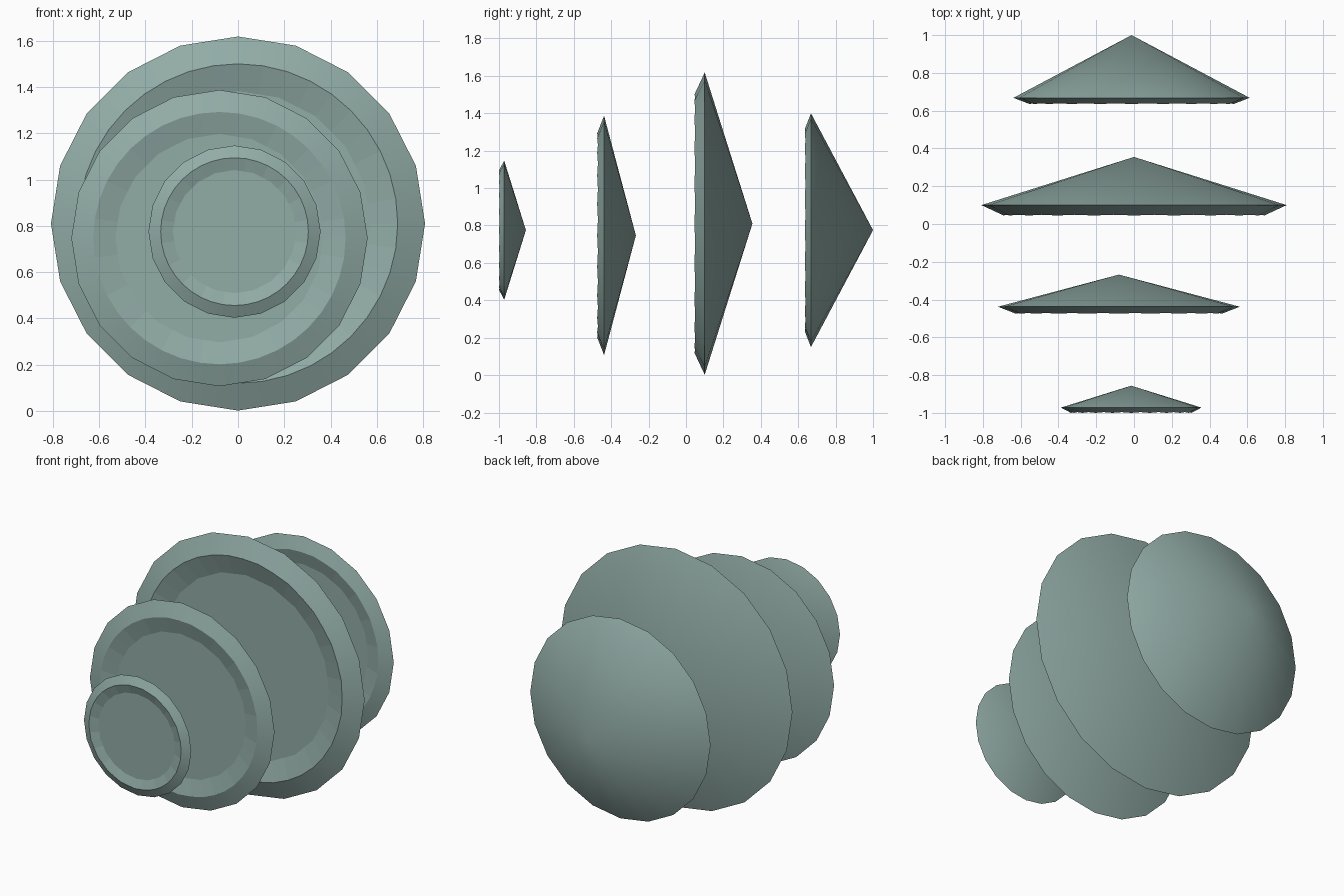
import bpy, bmesh, math

if "Cube" in bpy.data.objects:
    bpy.data.objects.remove(bpy.data.objects["Cube"])

SIDES = 20

# Muted grey-green used by every cap
green = bpy.data.materials.new("grey_green")
green.diffuse_color = (0.195, 0.28, 0.26, 1)
green.use_nodes = True
green.node_tree.nodes["Principled BSDF"].inputs["Base Color"].default_value = green.diffuse_color
green.diffuse_color = (0.286, 0.412, 0.384, 1)
green.use_nodes = True
green.node_tree.nodes["Principled BSDF"].inputs["Base Color"].default_value = green.diffuse_color


def ring(bm, cx, cz, y, r, round_ring, ripple=0.0):
    # Ring facing the front: rim edges stay straight, the lip is rounder
    verts = []
    n = SIDES * 2
    for i in range(n):
        a = 2 * math.pi * i / n
        odd = i % 2
        k = r * (math.cos(math.pi / SIDES) if odd and not round_ring else 1)
        verts.append(bm.verts.new((cx + k * math.cos(a), y + odd * ripple,
                                   cz + k * math.sin(a))))
    return verts


def bridge(bm, a, b):
    n = len(a)
    return [bm.faces.new((a[i], a[(i + 1) % n], b[(i + 1) % n], b[i]))
            for i in range(n)]


def cap(name, cx, cz, apex_y, rim_y, lip_y, rim_r, lip_r):
    bm = bmesh.new()
    # Pointed back, rim, raised front lip, and recessed front disc
    apex = bm.verts.new((cx, apex_y, cz))
    rim = ring(bm, cx, cz, rim_y, rim_r, False)
    lip = ring(bm, cx, cz, lip_y, lip_r, True, 0.004)
    floor_y = lip_y + 0.7 * (rim_y - lip_y)
    inner = ring(bm, cx, cz, floor_y, 2 * lip_r - rim_r, False)
    n = len(rim)
    smooth = [bm.faces.new((apex, rim[(i + 1) % n], rim[i])) for i in range(n)]
    smooth += bridge(bm, rim, lip)
    bridge(bm, lip, inner)
    bm.faces.new(inner)
    bmesh.ops.recalc_face_normals(bm, faces=bm.faces[:])
    # Cone and outer band are smooth, split by a sharp rim; the inside is flat
    for f in smooth:
        f.smooth = True
    for loop in (rim, lip):
        for i in range(n):
            bm.edges.get((loop[i], loop[(i + 1) % n])).smooth = False
    mesh = bpy.data.meshes.new(name)
    bm.to_mesh(mesh)
    bm.free()
    mesh.materials.append(green)
    obj = bpy.data.objects.new(name, mesh)
    bpy.context.collection.objects.link(obj)


# Four separate caps from front to back
cap("front_cap", -0.015, 0.775, -0.856, -0.972, -1.0, 0.372, 0.319)
cap("second_cap", -0.08, 0.747, -0.268, -0.438, -0.475, 0.64, 0.545)
cap("large_cap", 0.0, 0.81, 0.355, 0.10, 0.045, 0.808, 0.69)
cap("back_cap", -0.013, 0.775, 1.0, 0.668, 0.635, 0.625, 0.54)
